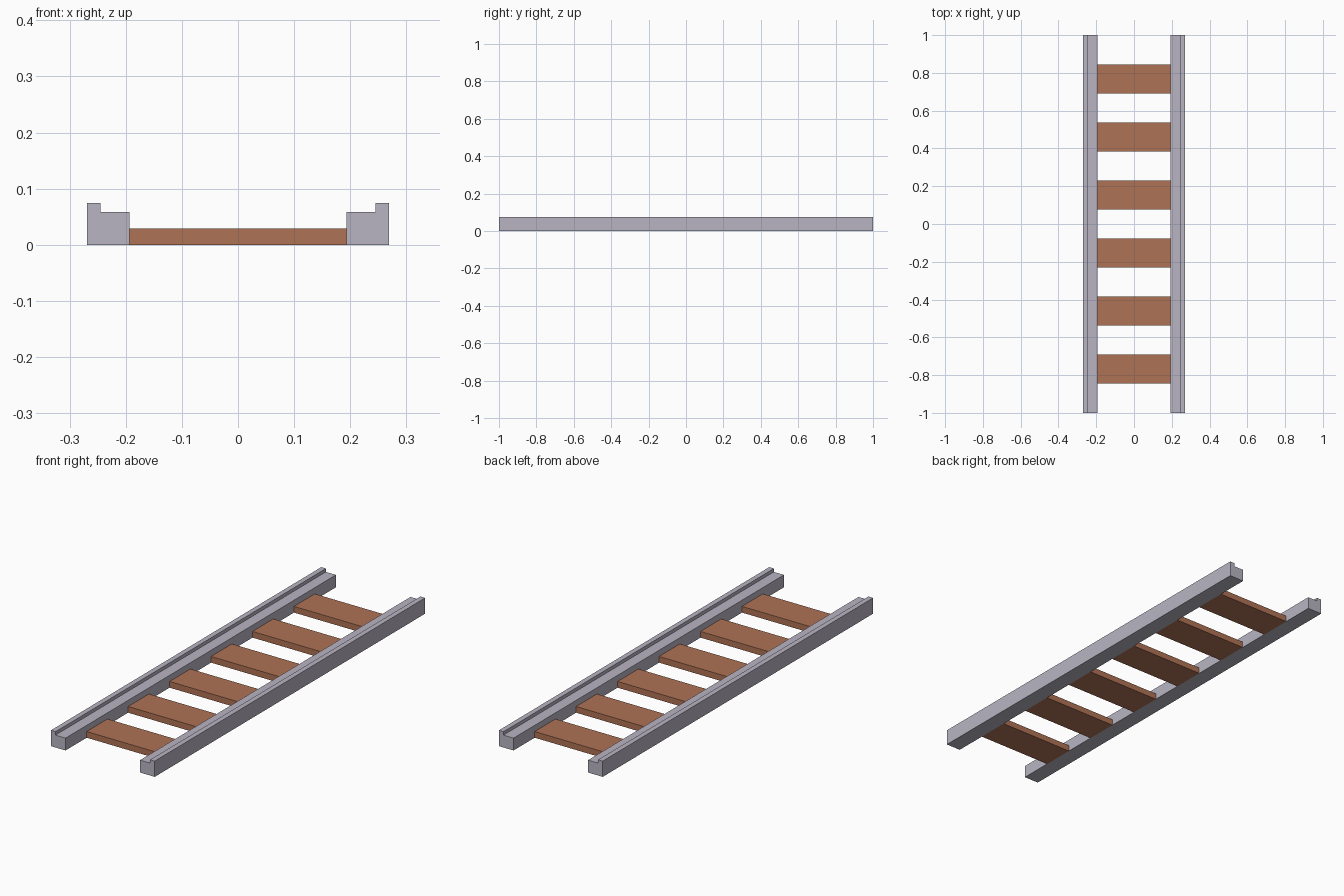
import bpy
import bmesh

if "Cube" in bpy.data.objects:
    bpy.data.objects.remove(bpy.data.objects["Cube"])


def material(name, color):
    m = bpy.data.materials.new(name)
    m.diffuse_color = (*color, 1.0)
    m.use_nodes = True
    m.node_tree.nodes["Principled BSDF"].inputs["Base Color"].default_value = m.diffuse_color
    return m


STEEL = material("pale grey steel", (0.48, 0.46, 0.54))
WOOD = material("brown wood", (0.43, 0.17, 0.09))


def add_prism(name, profile, y0, y1, mat):
    """Extrude an x-z profile along y."""
    bm = bmesh.new()
    face = bm.faces.new([bm.verts.new((x, y0, z)) for x, z in profile])
    ext = bmesh.ops.extrude_face_region(bm, geom=[face])
    moved = [v for v in ext["geom"] if isinstance(v, bmesh.types.BMVert)]
    bmesh.ops.translate(bm, verts=moved, vec=(0, y1 - y0, 0))
    bmesh.ops.recalc_face_normals(bm, faces=bm.faces)
    mesh = bpy.data.meshes.new(name)
    bm.to_mesh(mesh)
    bm.free()
    mesh.materials.append(mat)
    obj = bpy.data.objects.new(name, mesh)
    bpy.context.collection.objects.link(obj)
    return obj


INNER, LIP, OUTER = 0.193, 0.245, 0.269
STEP_Z, TOP_Z, TIE_Z = 0.058, 0.074, 0.029

# Rails: stepped section with a raised lip on the outer side
rail = [(INNER, 0), (OUTER, 0), (OUTER, TOP_Z), (LIP, TOP_Z),
        (LIP, STEP_Z), (INNER, STEP_Z)]
for side, label in ((-1, "left"), (1, "right")):
    add_prism(f"{label}_rail", [(side * x, z) for x, z in rail], -1, 1, STEEL)

# Six evenly spaced cross ties between the rails
tie = [(-INNER, 0), (INNER, 0), (INNER, TIE_Z), (-INNER, TIE_Z)]
for i in range(6):
    y = (i - 2.5) * 0.3067
    add_prism(f"cross_tie_{i + 1}", tie, y - 0.077, y + 0.077, WOOD)
